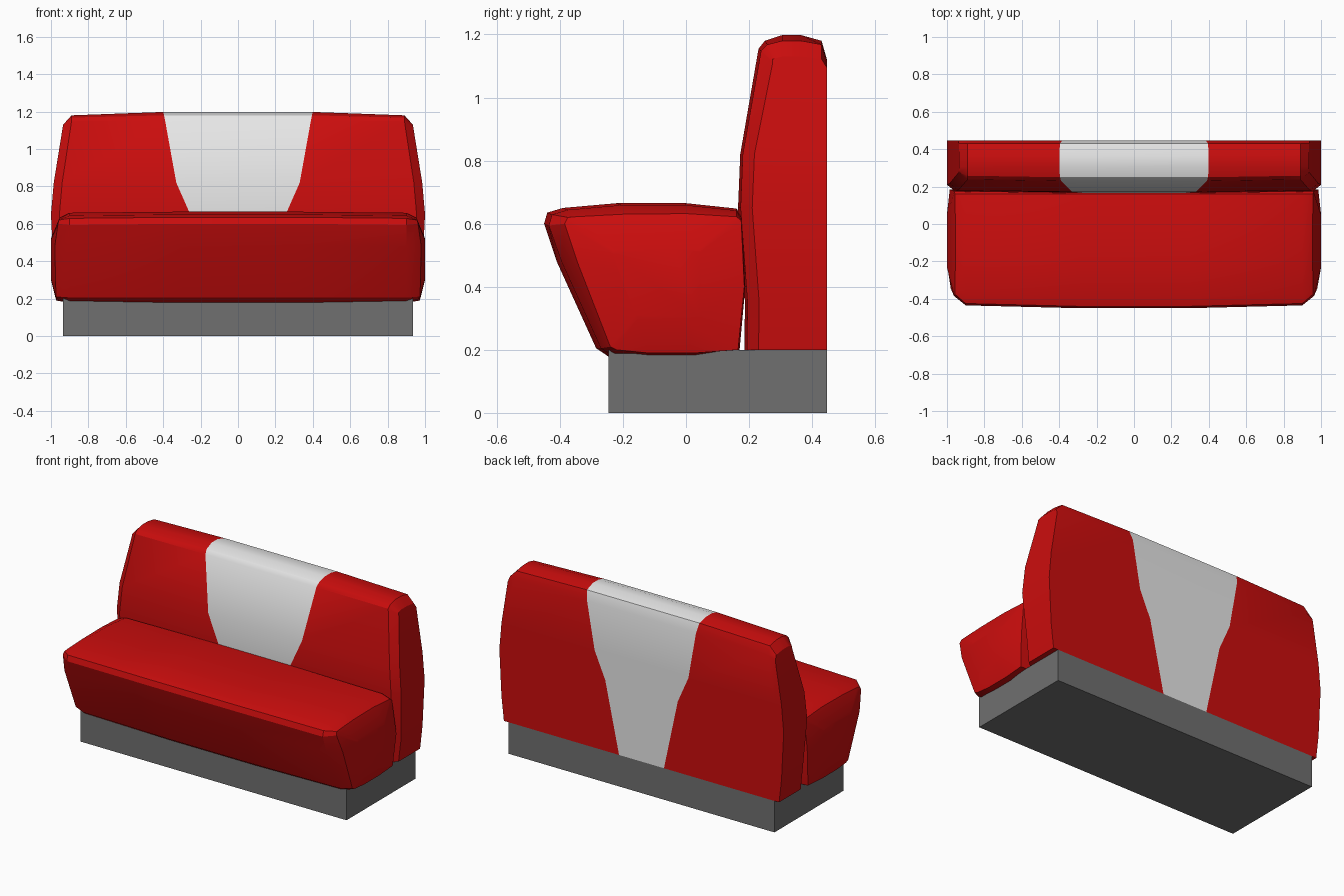
import bpy, bmesh, math

if "Cube" in bpy.data.objects:
    bpy.data.objects.remove(bpy.data.objects["Cube"])


def material(name, r, g, b):
    m = bpy.data.materials.new(name)
    m.diffuse_color = (r, g, b, 1)
    m.use_nodes = True
    m.node_tree.nodes["Principled BSDF"].inputs["Base Color"].default_value = m.diffuse_color
    return m


RED = material("red upholstery", 0.6, 0.004, 0.004)
PALE = material("pale stripe", 0.8, 0.8, 0.8)
GREY = material("grey plinth", 0.16, 0.16, 0.16)


def interp(table, v):
    """Piecewise linear lookup."""
    if v <= table[0][0]:
        return table[0][1]
    for (a, p), (b, q) in zip(table, table[1:]):
        if v <= b:
            return p + (q - p) * (v - a) / (b - a)
    return table[-1][1]


def cushion(name, half, mats, row_caps, stripe=False):
    """Loft mirrored closed rings along x; 'half' runs from the middle outwards."""
    rings = [[(-x, y, z) for x, y, z in r] for r in reversed(half)] + half
    bm = bmesh.new()
    vs = [[bm.verts.new(p) for p in r] for r in rings]
    n = len(vs[0])
    mid = len(half) - 1
    for k in range(len(vs) - 1):
        for i in range(n):
            j = (i + 1) % n
            f = bm.faces.new((vs[k][i], vs[k][j], vs[k + 1][j], vs[k + 1][i]))
            f.material_index = 1 if stripe and k == mid else 0
    for r in (vs[0], vs[-1]):
        if row_caps:
            for i in range(n // 2 - 1):
                bm.faces.new((r[i], r[i + 1], r[n - 2 - i], r[n - 1 - i]))
        else:
            bm.faces.new(r)
    bmesh.ops.recalc_face_normals(bm, faces=bm.faces)
    me = bpy.data.meshes.new(name)
    bm.to_mesh(me)
    bm.free()
    for m in mats:
        me.materials.append(m)
    ob = bpy.data.objects.new(name, me)
    bpy.context.collection.objects.link(ob)
    bpy.ops.object.select_all(action='DESELECT')
    ob.select_set(True)
    bpy.context.view_layer.objects.active = ob
    bpy.ops.object.shade_smooth_by_angle(angle=math.radians(30))
    return ob


# Plinth
bpy.ops.mesh.primitive_cube_add(size=1, location=(0, 0.101, 0.1))
base = bpy.context.object
base.name = "plinth"
base.scale = (1.87, 0.692, 0.2)
base.data.materials.append(GREY)

# Seat cushion: middle profile, softened profile, bevelled side outline, bulge
prof = [(-.245, .178), (-.285, .205), (-.41, .48), (-.45, .6), (-.44, .635),
        (-.39, .65), (-.22, .665), (0, .665), (.16, .648), (.18, .62),
        (.188, .4), (.17, .2), (.03, .178), (-.12, .178)]
side = [(-.22, .2), (-.24, .21), (-.345, .48), (-.385, .6), (-.375, .62),
        (-.35, .622), (-.2, .63), (0, .632), (.16, .622), (.175, .61),
        (.185, .4), (.165, .2), (.03, .19), (-.12, .19)]
side_x = [(.19, .972), (.4, .985), (.55, .975), (.63, .955)]
seat = [[(.3, y, z) for y, z in prof],
        [(.9, y + (.015 if y < -.2 else 0), z - (.006 if z > .5 else 0)) for y, z in prof],
        [(interp(side_x, z), y, z) for y, z in side],
        [(1.0, -.08 + (y + .08) * .5, .41 + (z - .41) * .5) for y, z in side]]
cushion("seat", seat, [RED], False)

# Backrest: front points going up, then matching rear points going down
prof = [(.185, .2), (.187, .35), (.165, .65), (.172, .82), (.23, 1.155),
        (.25, 1.18), (.305, 1.198), (.365, 1.198), (.43, 1.18), (.447, 1.12),
        (.447, .82), (.447, .65), (.447, .35), (.447, .2)]
stripe_x = [(.2, .158), (.65, .255), (.82, .33), (1.13, .385), (1.2, .4)]
width = [(.2, .968), (.35, .985), (.65, 1.0), (.82, .985), (1.13, .935)]
low_top = [(1.1, 1.1), (1.155, 1.148), (1.18, 1.168), (1.198, 1.18)]
low_side = [(1.1, 1.085), (1.155, 1.11), (1.18, 1.122), (1.198, 1.13)]


def lower(table, z):
    return interp(table, z) if z > 1.1 else z


back = [[(interp(stripe_x, z), y, z) for y, z in prof],
        [(interp(width, z) - .045, y + (.008 if y < .3 else 0), lower(low_top, z))
         for y, z in prof],
        [(interp(width, lower(low_side, z)), y + (.045 if y < .24 else .025 if y < .3 else 0),
          lower(low_side, z)) for y, z in prof]]
cushion("backrest", back, [RED, PALE], True, stripe=True)
